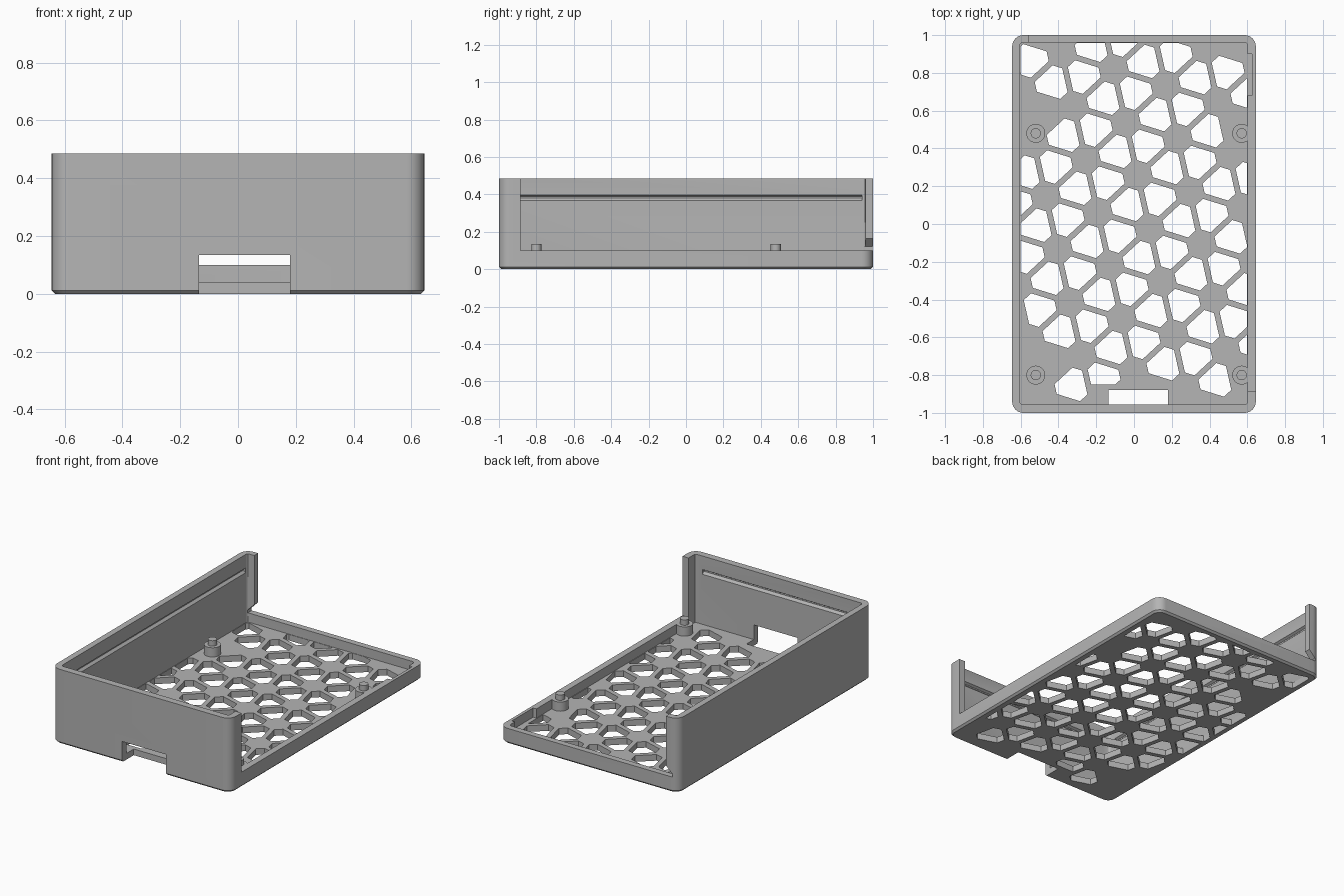
import bpy, bmesh
from math import sin, cos, pi, radians, hypot
from mathutils import Vector

cube = bpy.data.objects.get("Cube")
if cube:
    bpy.data.objects.remove(cube)

grey = bpy.data.materials.new("light_grey_plastic")
grey.use_nodes = True
grey.diffuse_color = (0.46, 0.46, 0.46, 1)
grey.node_tree.nodes["Principled BSDF"].inputs["Base Color"].default_value = (0.46, 0.46, 0.46, 1)

HALF_X, HEIGHT, FLOOR, RIM = 0.645, 0.485, 0.04, 0.1
IN_X0, IN_X1, IN_Y0, IN_Y1 = -0.605, 0.602, -0.955, 0.96


def add_loft(bm, loops):
    """Closed solid through loops of equal length."""
    rings = [[bm.verts.new(p) for p in loop] for loop in loops]
    n = len(rings[0])
    for a, b in zip(rings, rings[1:]):
        for i in range(n):
            j = (i + 1) % n
            bm.faces.new((a[i], a[j], b[j], b[i]))
    bm.faces.new(rings[0][::-1])
    bm.faces.new(rings[-1])


def make(name, solids):
    bm = bmesh.new()
    for loops in solids:
        add_loft(bm, loops)
    bmesh.ops.recalc_face_normals(bm, faces=bm.faces)
    mesh = bpy.data.meshes.new(name)
    bm.to_mesh(mesh)
    bm.free()
    mesh.materials.append(grey)
    obj = bpy.data.objects.new(name, mesh)
    bpy.context.collection.objects.link(obj)
    return obj


def activate(obj):
    bpy.ops.object.select_all(action="DESELECT")
    obj.select_set(True)
    bpy.context.view_layer.objects.active = obj


def cut(obj, solids):
    cutter = make("cutter", solids)
    cutter.hide_render = True
    activate(obj)
    mod = obj.modifiers.new("cut", "BOOLEAN")
    mod.operation, mod.solver, mod.object = "DIFFERENCE", "EXACT", cutter
    bpy.ops.object.modifier_apply(modifier=mod.name)
    bpy.data.objects.remove(cutter)


def rounded_rect(x0, x1, y0, y1, r, z, steps=8):
    pts = []
    corners = ((x1 - r, y1 - r), (x0 + r, y1 - r), (x0 + r, y0 + r), (x1 - r, y0 + r))
    for k, (cx, cy) in enumerate(corners):
        for i in range(steps + 1):
            a = pi / 2 * (k + i / steps)
            pts.append((cx + r * cos(a), cy + r * sin(a), z))
    return pts


def circle(x, y, r, z, n=32):
    return [(x + r * cos(2 * pi * i / n), y + r * sin(2 * pi * i / n), z) for i in range(n)]


def box(x0, x1, y0, y1, z0, z1):
    return [[(x0, y0, z), (x1, y0, z), (x1, y1, z), (x0, y1, z)] for z in (z0, z1)]


# Outer shell with a small bottom chamfer
ch = 0.012
shell = make("case_body", [[
    rounded_rect(-HALF_X + ch, HALF_X - ch, -1 + ch, 1 - ch, 0.06 - ch, 0),
    rounded_rect(-HALF_X, HALF_X, -1, 1, 0.06, ch),
    rounded_rect(-HALF_X, HALF_X, -1, 1, 0.06, HEIGHT)]])

# Cavity, then lower the back and one long side to the rim
cut(shell, [[rounded_rect(IN_X0, IN_X1, IN_Y0, IN_Y1, 0.015, z, 3) for z in (FLOOR, 1)]])
cut(shell, [box(-0.555, 1, -0.885, 1.2, RIM, 1)])

# Undercut at the foot of the back corner post
undercut = [(-0.5, RIM), (-0.5, 0.165), (-0.555, 0.165), (-0.6, 0.12), (-0.6, RIM)]
cut(shell, [[[(x, y, z) for x, z in undercut] for y in (0.93, 1.1)]])

# Front port and the recess inside the low wall
cut(shell, [box(-0.135, 0.18, -1.1, -0.88, -0.1, 0.135)])
cut(shell, [box(0.55, 0.625, 0.68, 0.9, FLOOR, 0.2)])

# Snap grooves inside the tall walls
groove = [(-0.02, 0.366), (0, 0.366), (0.015, 0.38), (0.015, 0.388), (0, 0.397), (-0.02, 0.397)]
cut(shell, [[[(IN_X0 - d, y, z) for d, z in groove] for y in (-0.9, 0.94)]])
cut(shell, [[[(x, IN_Y0 - d, z) for d, z in groove] for x in (-0.55, 0.55)]])

# Vent lattice: truncated triangles between spokes on a triangular grid
SPACING, ANGLE = 0.288, radians(-17.3)
ORIGIN = Vector((-0.066, -0.5))
step_a = Vector((cos(ANGLE), sin(ANGLE))) * SPACING
step_b = Vector((cos(ANGLE + pi / 3), sin(ANGLE + pi / 3))) * SPACING
STANDOFFS = [(x, y) for x in (-0.52, 0.57) for y in (-0.8, 0.48)]
KEEP_SOLID = STANDOFFS + [(0.57, 1.0)]


def vent_outline(centre, turn):
    """Hexagon with alternating long and short sides."""
    long_d, short_d = 0.068, 0.09
    half_short = (2 * long_d - short_d) * math_tan30
    pts = []
    for k in range(3):
        a = turn + 2 * pi * k / 3
        out, side = Vector((cos(a), sin(a))), Vector((-sin(a), cos(a)))
        pts += [centre + out * short_d - side * half_short,
                centre + out * short_d + side * half_short]
    return pts


math_tan30 = sin(pi / 6) / cos(pi / 6)


def clip(pts, axis, limit, sign):
    """Keep the part of a polygon on one side of an axis limit."""
    res = []
    for p, q in zip(pts, pts[1:] + pts[:1]):
        dp, dq = (p[axis] - limit) * sign, (q[axis] - limit) * sign
        if dp >= 0:
            res.append(p)
        if dp * dq < 0:
            res.append(p.lerp(q, dp / (dp - dq)))
    return res


vents = []
for i in range(-9, 10):
    for j in range(-9, 10):
        hub = ORIGIN + step_a * i + step_b * j
        up = hub + (step_a + step_b) / 3
        down = hub + (step_a + step_b) * 2 / 3
        for c, turn in ((up, ANGLE + pi / 6 + pi), (down, ANGLE + pi / 6)):
            if not (-0.64 < c.x < 0.655 and -0.87 < c.y < 1.0):
                continue
            if any(hypot(c.x - x, c.y - y) < 0.13 for x, y in KEEP_SOLID):
                continue
            near_port = -0.3 < c.x < 0.3
            pts = vent_outline(c, turn)
            for axis, limit, sign in ((0, -0.602, 1), (0, 0.598, -1), (1, 0.957, -1),
                                      (1, -0.85 if near_port else -0.95, 1)):
                pts = clip(pts, axis, limit, sign)
            if len(pts) > 2:
                vents.append([[(p.x, p.y, z) for p in pts] for z in (-0.05, FLOOR + 0.02)])
cut(shell, vents)

# Board standoffs with locating pins
parts = [shell]
for n, (x, y) in enumerate(STANDOFFS):
    parts.append(make(f"standoff_{n + 1}", [[
        circle(x, y, 0.05, FLOOR - 0.005), circle(x, y, 0.05, RIM),
        circle(x, y, 0.027, RIM), circle(x, y, 0.027, 0.135)]]))

for part in parts:
    activate(part)
    bpy.ops.object.shade_smooth_by_angle(angle=radians(30))
